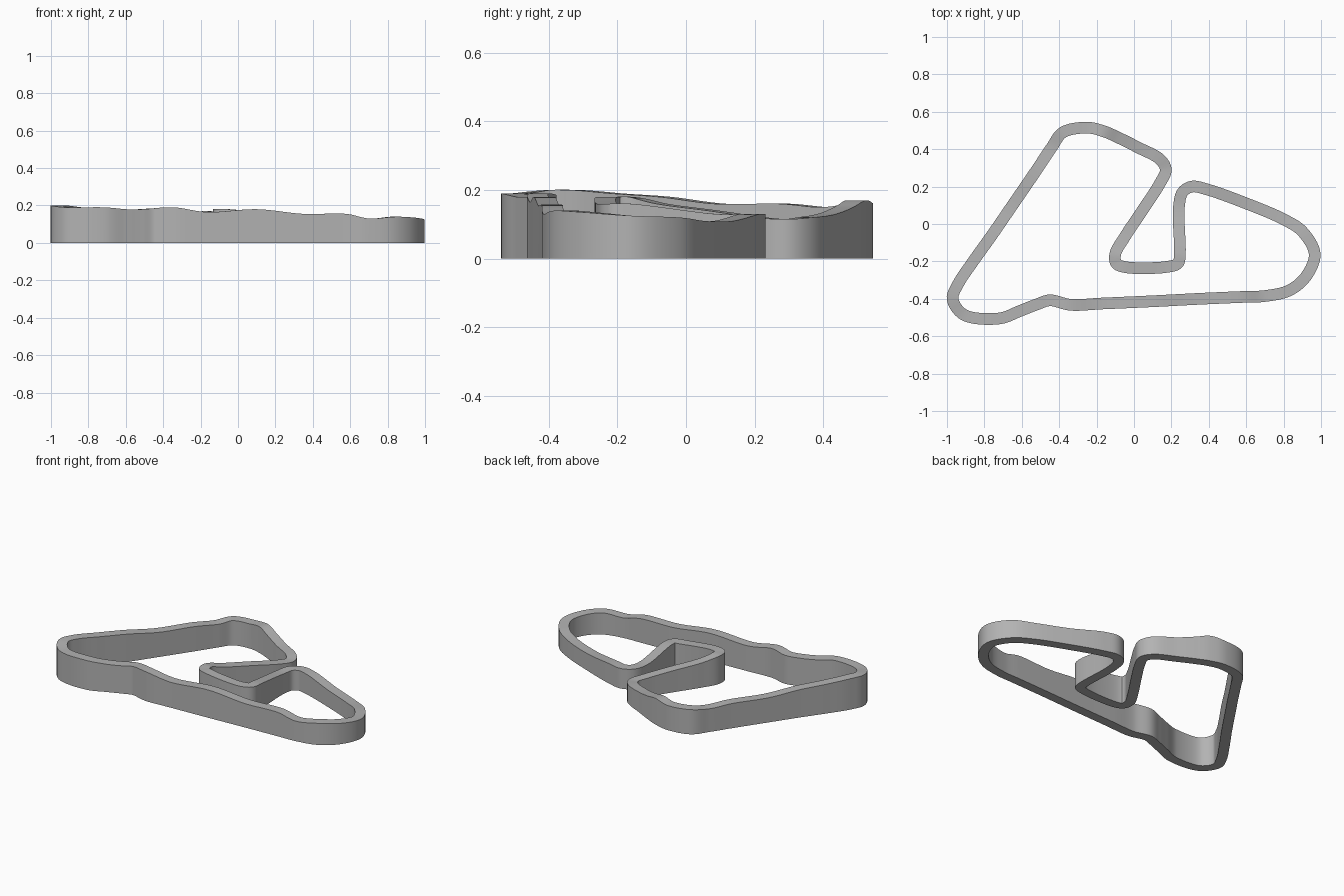
import bpy
import bmesh
from mathutils import Vector

HALF_WIDTH = .031
STEPS = 8

default_cube = bpy.data.objects.get("Cube")
if default_cube:
    bpy.data.objects.remove(default_cube, do_unlink=True)

# Centre line of the circuit: x, y and height of the road surface
left_diagonal = [(-.97, -.4, .2), (-.94, -.32, .2), (-.86, -.2, .19), (-.76, -.06, .18),
                 (-.65, .1, .16), (-.52, .29, .16), (-.44, .41, .15)]
back_curve = [(-.38, .49, .16), (-.25, .515, .16), (-.16, .495, .17), (-.08, .46, .15),
              (.02, .41, .13), (.14, .345, .12)]
inner_hook = [(.17, .29, .115), (.14, .22, .12), (.05, .08, .14), (-.05, -.07, .16),
              (-.1, -.16, .18), (-.095, -.21, .18), (-.05, -.23, .18),
              (.17, -.23, .16), (.235, -.21, .16), (.245, -.16, .16),
              (.24, .09, .13), (.26, .17, .13)]
right_lobe = [(.31, .2, .13), (.39, .185, .13), (.6, .11, .11), (.8, .025, .11),
              (.9, -.04, .12), (.966, -.16, .125), (.92, -.28, .135), (.83, -.355, .14)]
front_straight = [(.7, -.385, .13), (.58, -.39, .155), (.35, -.4, .155), (.1, -.413, .18),
                  (-.17, -.425, .165), (-.34, -.432, .19)]
front_kink = [(-.45, -.408, .185), (-.52, -.43, .18), (-.61, -.465, .18),
              (-.72, -.505, .19), (-.91, -.485, .19)]
circuit = [Vector(p) for p in left_diagonal + back_curve + inner_hook
           + right_lobe + front_straight + front_kink]


def spline_point(a, b, c, d, t):
    """Centripetal spline through b and c, so long straights do not overshoot."""
    ka = 0
    kb = ka + (b - a).length ** .5
    kc = kb + (c - b).length ** .5
    kd = kc + (d - c).length ** .5
    k = kb + (kc - kb) * t

    def blend(p, q, start, end):
        return p + (q - p) * ((k - start) / (end - start))

    ab, bc, cd = blend(a, b, ka, kb), blend(b, c, kb, kc), blend(c, d, kc, kd)
    return blend(blend(ab, bc, ka, kc), blend(bc, cd, kb, kd), kb, kc)


def smooth_loop(points):
    count = len(points)
    return [spline_point(*(points[(i + offset) % count] for offset in (-1, 0, 1, 2)), s / STEPS)
            for i in range(count) for s in range(STEPS)]


def build_ribbon(name, path, material):
    """Sweep an upright rectangle round the path, standing on the ground."""
    bm = bmesh.new()
    rings = []
    for i, point in enumerate(path):
        along = path[(i + 1) % len(path)] - path[i - 1]
        side = Vector((-along.y, along.x, 0)).normalized() * HALF_WIDTH
        ground = Vector((point.x, point.y, 0))
        corners = (ground - side, ground + side, point + side, point - side)
        rings.append([bm.verts.new(corner) for corner in corners])
    for i, ring in enumerate(rings):
        previous = rings[i - 1]
        for j in range(len(ring)):
            bm.faces.new((previous[j - 1], previous[j], ring[j], ring[j - 1]))
    bmesh.ops.recalc_face_normals(bm, faces=bm.faces)
    mesh = bpy.data.meshes.new(name)
    bm.to_mesh(mesh)
    bm.free()
    mesh.materials.append(material)
    ribbon = bpy.data.objects.new(name, mesh)
    bpy.context.collection.objects.link(ribbon)
    return ribbon


# Plain grey material
grey = bpy.data.materials.new("plain grey")
grey.use_nodes = True
colour = (.45, .45, .45, 1)
grey.diffuse_color = colour
grey.node_tree.nodes["Principled BSDF"].inputs["Base Color"].default_value = colour

# Raised circuit wall, smooth round bends with crisp edges
track = build_ribbon("raised_circuit", smooth_loop(circuit), grey)
bpy.ops.object.select_all(action='DESELECT')
track.select_set(True)
bpy.context.view_layer.objects.active = track
bpy.ops.object.shade_smooth_by_angle()
